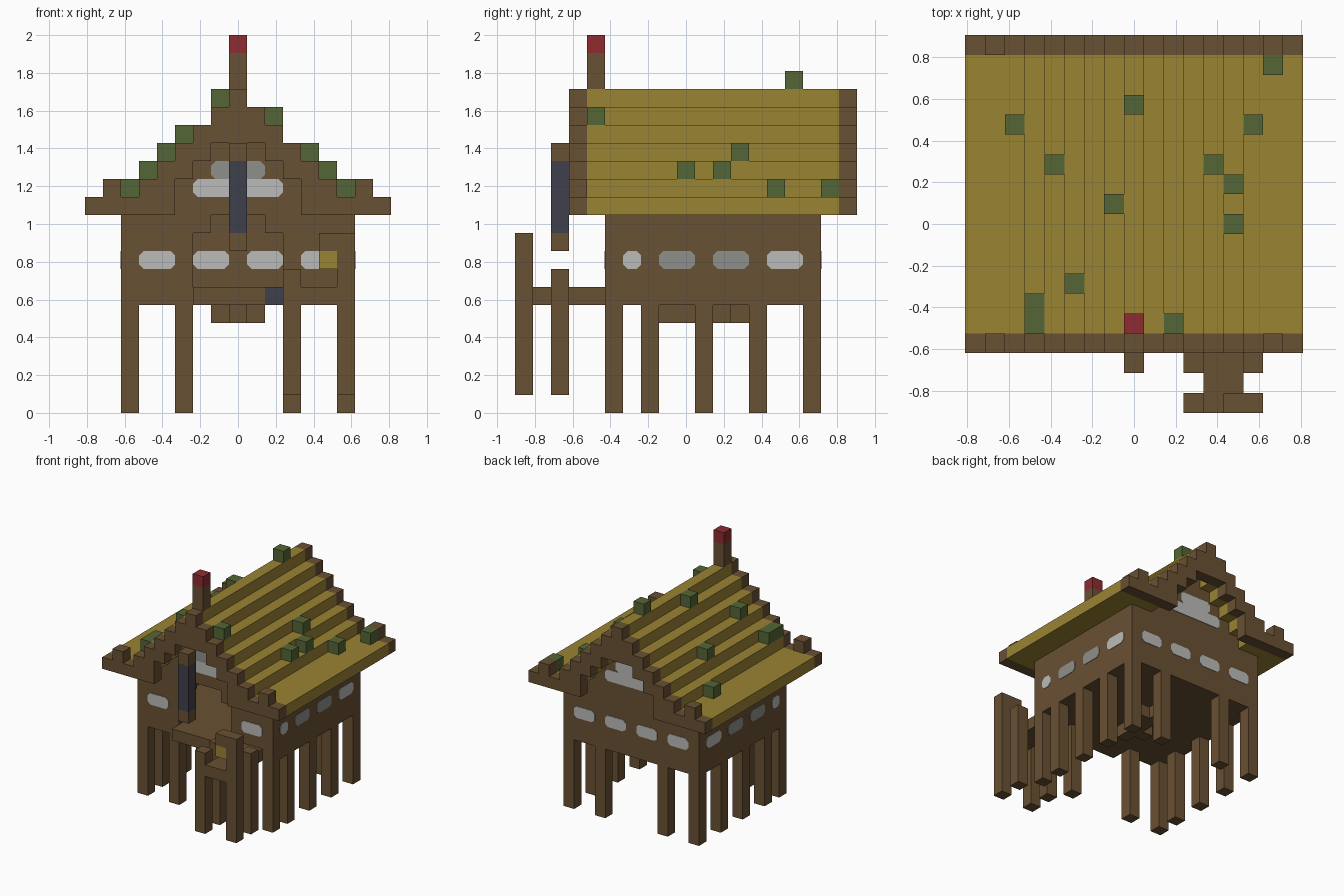
import bpy, bmesh, math
from mathutils import Vector

if "Cube" in bpy.data.objects:
    bpy.data.objects.remove(bpy.data.objects["Cube"])

U = 2 / 21  # block size


def material(name, rgb):
    m = bpy.data.materials.new(name)
    m.diffuse_color = (*rgb, 1)
    m.use_nodes = True
    m.node_tree.nodes["Principled BSDF"].inputs["Base Color"].default_value = m.diffuse_color
    return m


WOOD = material("wood", (.141, .082, .033))
THATCH = material("thatch", (.323, .227, .034))
MOSS = material("moss", (.089, .133, .037))
RED = material("red", (.275, .025, .030))
SLATE = material("slate", (.051, .051, .072))
GLASS = material("pale_glass", (.50, .50, .49))
DIM = material("dim_glass", (.275, .275, .26))


def pos(x, y, z):
    return Vector(((x - 8.5) * U, (y - 9.5) * U, z * U))


def finish(name, bm, mat):
    bmesh.ops.recalc_face_normals(bm, faces=bm.faces)
    me = bpy.data.meshes.new(name)
    bm.to_mesh(me)
    bm.free()
    me.materials.append(mat)
    ob = bpy.data.objects.new(name, me)
    bpy.context.collection.objects.link(ob)
    return ob


def cells(i, j, k):
    """Blocks in inclusive ranges."""
    r = lambda a: range(a[0], a[1] + 1) if isinstance(a, tuple) else (a,)
    return {(x, y, z) for x in r(i) for y in r(j) for z in r(k)}


def blocks(name, filled, mat):
    """One mesh of the outer faces of a set of blocks."""
    bm = bmesh.new()
    for c in filled:
        for axis in range(3):
            for side in (0, 1):
                n = list(c)
                n[axis] += 2 * side - 1
                if tuple(n) in filled:
                    continue
                corners = []
                for a, b in ((0, 0), (1, 0), (1, 1), (0, 1)):
                    p = list(c)
                    p[axis] += side
                    p[(axis + 1) % 3] += a
                    p[(axis + 2) % 3] += b
                    corners.append(bm.verts.new(pos(*p)))
                if not side:
                    corners.reverse()
                bm.faces.new(corners)
    me = bpy.data.meshes.new(name)
    bmesh.ops.remove_doubles(bm, verts=bm.verts, dist=.001)
    bmesh.ops.dissolve_limit(bm, angle_limit=.01, verts=bm.verts, edges=bm.edges)
    bm.to_mesh(me)
    bm.free()
    me.materials.append(mat)
    bpy.context.collection.objects.link(bpy.data.objects.new(name, me))


def window(name, axis, cell, start, width, k, mat):
    """Pane with clipped corners, showing on both faces of a wall."""
    c, e = .25, .04
    s, t = start, start + width
    outline = [(s + c, k), (t - c, k), (t, k + c), (t, k + 1 - c),
               (t - c, k + 1), (s + c, k + 1), (s, k + 1 - c), (s, k + c)]
    bm = bmesh.new()
    rings = []
    for d in (cell - e, cell + 1 + e):
        rings.append([bm.verts.new(pos(d, a, z) if axis == 'x' else pos(a, d, z))
                      for a, z in outline])
    bm.faces.new(rings[0])
    bm.faces.new(rings[1])
    for n in range(8):
        m = (n + 1) % 8
        bm.faces.new((rings[0][n], rings[0][m], rings[1][m], rings[1][n]))
    finish(name, bm, mat)


def roof_top(i):
    return max(11, 17 - abs(i - 8))


# stilts around the house edge
stilts = set()
for i in (2, 14):
    for j in (5, 7, 10, 13, 16):
        stilts |= cells(i, j, (0, 5))
for i in (5, 11):
    for j in (5, 16):
        stilts |= cells(i, j, (0, 5))
blocks("stilts", stilts, WOOD)

# hollow walls with an arched doorway, floor and gables
house = cells((2, 14), (5, 16), (6, 10)) - cells((3, 13), (6, 15), (7, 10))
house -= cells((6, 10), 5, (7, 9)) | cells((7, 9), 5, 10)
for i in range(3, 14):
    for j in (5, 16):
        if roof_top(i) > 12:
            house |= cells(i, j, (11, roof_top(i) - 2))
blocks("house_walls", house, WOOD)
blocks("floor_rib", cells(8, (8, 12), 5) | cells(9, 11, 5) | cells(7, 9, 5), WOOD)

# stepped roof shell and gable trims
section = set()
for i in range(17):
    t = roof_top(i)
    section |= cells(i, 0, (max(11, t - 1), t))
blocks("thatch_roof", {(i, j, k) for i, _, k in section for j in range(4, 18)}, THATCH)
bumps = {(1, 0, 12), (15, 0, 12), (4, 0, 11), (12, 0, 11), (8, 0, 15)}
for name, j in (("front_trim", 3), ("back_trim", 18)):
    blocks(name, {(i, j, k) for i, _, k in section | bumps}, WOOD)

# moss tufts resting on the roof
for i, j in ((15, 17), (8, 15), (2, 14), (14, 14), (4, 12), (12, 12), (13, 11),
             (7, 10), (13, 9), (5, 6), (3, 4), (3, 5), (10, 4)):
    blocks("moss_tuft", cells(i, j, roof_top(i) + 1), MOSS)

# chimney
blocks("chimney", cells(8, 4, (18, 19)), WOOD)
blocks("chimney_cap", cells(8, 4, 20), RED)

# hanging banner on the front gable
blocks("banner", cells(8, 2, (10, 13)), SLATE)
blocks("banner_top", cells(8, 2, 14), WOOD)
blocks("banner_foot", cells(8, 2, 9), WOOD)

# porch deck, posts and lantern
blocks("porch_deck", cells((12, 13), (0, 4), 6) | cells((6, 13), 4, 6)
       - cells(10, 4, 6), WOOD)
blocks("deck_slate_block", cells(10, 4, 6), SLATE)
posts = cells(11, 0, (1, 7)) | cells(14, 0, (1, 9)) | cells(13, 0, 9)
posts |= cells(11, 2, (1, 7)) | cells(14, 2, (1, 7))
blocks("porch_posts", posts, WOOD)
blocks("lantern", cells(13, 0, 8), THATCH)

# windows in the side walls
for i in (2, 14):
    for start, width, mat in ((6, 1, GLASS), (8, 2, DIM), (11, 2, DIM), (14, 2, GLASS)):
        window("side_window", 'x', i, start, width, 8, mat)

# windows in the front and back walls
for start in (3, 12):
    window("front_window", 'y', 5, start, 2, 8, GLASS)
for start in (3, 6, 9, 12):
    window("back_window", 'y', 16, start, 2, 8, GLASS)

# stepped gable windows
for j in (5, 16):
    window("gable_window_low", 'y', j, 6, 5, 12, GLASS)
    window("gable_window_high", 'y', j, 7, 3, 13, DIM if j == 5 else GLASS)
